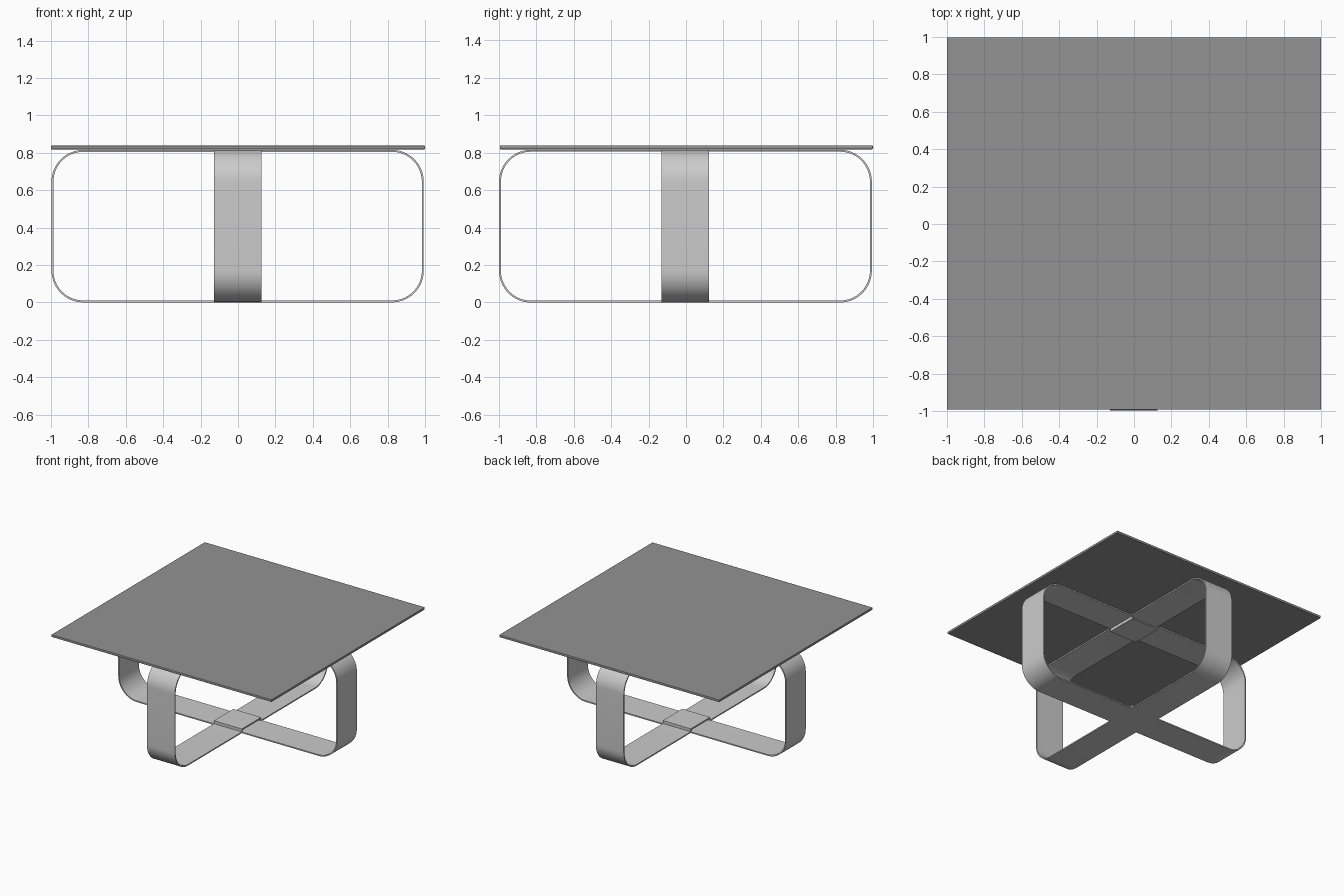
import bpy, bmesh, math

if "Cube" in bpy.data.objects:
    bpy.data.objects.remove(bpy.data.objects["Cube"])

HALF, HEIGHT, RADIUS = 0.995, 0.815, 0.17   # loop outline
THICK, WIDTH = 0.010, 0.254                 # flat bar section
STEP, STEP_HALF = 0.024, 0.116              # joggle where the bars cross
SEGS = 16


def loop_outline(inset, step_at):
    """Rounded rectangle (u, z), with a stepped crossing at the bottom or top."""
    r = RADIUS - inset
    pts = []
    step = [(-STEP_HALF - inset, inset), (-STEP_HALF - inset, inset + STEP),
            (STEP_HALF + inset, inset + STEP), (STEP_HALF + inset, inset)]
    if step_at == "bottom":
        pts += step
    corners = [(1, RADIUS, -90), (1, HEIGHT - RADIUS, 0),
               (-1, HEIGHT - RADIUS, 90), (-1, RADIUS, 180)]
    for i, (side, cz, start) in enumerate(corners):
        if i == 2 and step_at == "top":
            pts += [(-u, HEIGHT - z) for u, z in step]
        for k in range(SEGS + 1):
            a = math.radians(start + 90 * k / SEGS)
            pts.append((side * (HALF - RADIUS) + r * math.cos(a), cz + r * math.sin(a)))
    return pts


def finish(bm, name):
    bmesh.ops.recalc_face_normals(bm, faces=bm.faces)
    mesh = bpy.data.meshes.new(name)
    bm.to_mesh(mesh)
    bm.free()
    obj = bpy.data.objects.new(name, mesh)
    bpy.context.collection.objects.link(obj)
    return obj


def leg_loop(name, axis, step_at):
    bm = bmesh.new()
    rings = []
    # Outer and inner outlines on both sides of the bar
    for inset, side in ((0, -1), (0, 1), (THICK, 1), (THICK, -1)):
        v = side * WIDTH / 2
        rings.append([bm.verts.new((u, v, z) if axis == "x" else (v, u, z))
                      for u, z in loop_outline(inset, step_at)])
    n = len(rings[0])
    for a in range(4):
        r0, r1 = rings[a], rings[(a + 1) % 4]
        for i in range(n):
            j = (i + 1) % n
            bm.faces.new((r0[i], r0[j], r1[j], r1[i]))
    obj = finish(bm, name)
    # The legs sit slightly off the tabletop centre
    obj.location = (-0.002, -0.003, 0)
    bpy.ops.object.select_all(action="DESELECT")
    obj.select_set(True)
    bpy.context.view_layer.objects.active = obj
    bpy.ops.object.shade_smooth_by_angle(angle=math.radians(30))


# Two interlocking flat-bar loops
leg_loop("side_leg_loop", "x", "top")
leg_loop("front_leg_loop", "y", "bottom")

# Thin square tabletop with softened edges, in a darker tone than the legs
bm = bmesh.new()
bmesh.ops.create_cube(bm, size=1)
bmesh.ops.scale(bm, vec=(2.0, 1.99, 0.02), verts=bm.verts)
bmesh.ops.translate(bm, vec=(0, 0.002, 0.828), verts=bm.verts)
top = finish(bm, "tabletop")
bev = top.modifiers.new("soft_edges", "BEVEL")
bev.width, bev.segments = 0.004, 2
dark = bpy.data.materials.new("dark_top")
dark.diffuse_color = (0.29, 0.29, 0.29, 1)
dark.use_nodes = True
dark.node_tree.nodes["Principled BSDF"].inputs["Base Color"].default_value = dark.diffuse_color
top.data.materials.append(dark)
